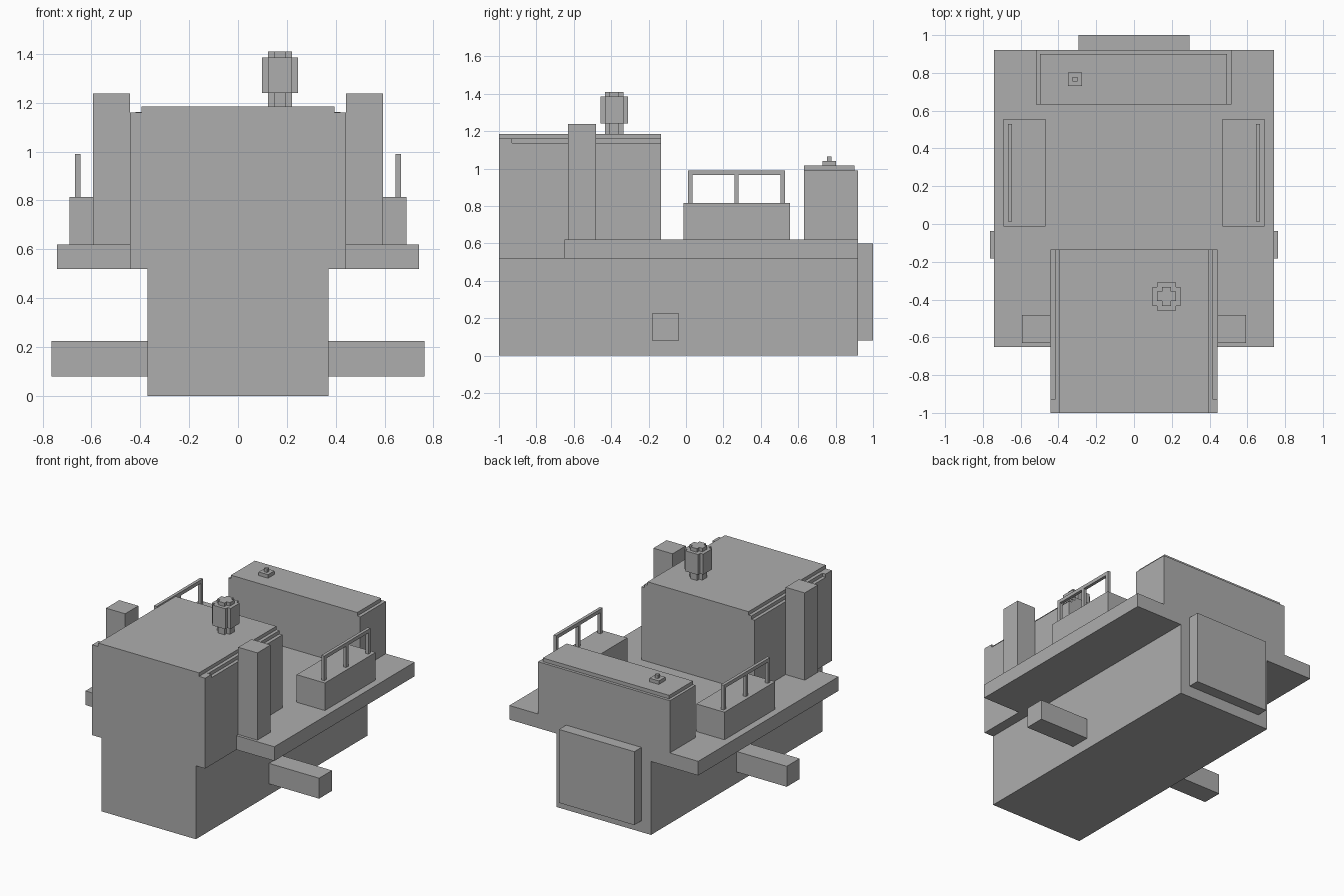
import bpy, bmesh
from mathutils import Vector

if "Cube" in bpy.data.objects:
    bpy.data.objects.remove(bpy.data.objects["Cube"])

grey = bpy.data.materials.new("plain grey")
grey.diffuse_color = (0.42, 0.42, 0.42, 1)
grey.use_nodes = True
grey.node_tree.nodes["Principled BSDF"].inputs["Base Color"].default_value = grey.diffuse_color


def prism(name, outline, axis, lo, hi):
    """Extrude a closed 2D outline along z or y; several (outline, lo, hi) share one helper."""
    bm = bmesh.new()
    place = (lambda a, b: (a, b, lo)) if axis == "z" else (lambda a, b: (a, lo, b))
    face = bm.faces.new([bm.verts.new(place(a, b)) for a, b in outline])
    out = bmesh.ops.extrude_face_region(bm, geom=[face])
    shift = Vector((0, 0, hi - lo)) if axis == "z" else Vector((0, hi - lo, 0))
    bmesh.ops.translate(bm, vec=shift,
                        verts=[v for v in out["geom"] if isinstance(v, bmesh.types.BMVert)])
    bmesh.ops.recalc_face_normals(bm, faces=bm.faces)
    mesh = bpy.data.meshes.new(name)
    bm.to_mesh(mesh)
    bm.free()
    mesh.materials.append(grey)
    obj = bpy.data.objects.new(name, mesh)
    bpy.context.collection.objects.link(obj)
    return obj


def box(name, x0, x1, y0, y1, z0, z1):
    return prism(name, [(x0, y0), (x1, y0), (x1, y1), (x0, y1)], "z", z0, z1)


def pair(name, x0, x1, *rest):
    box(name + "_right", x0, x1, *rest)
    box(name + "_left", -x1, -x0, *rest)


def plus(name, cx, cy, reach, arm, z0, z1):
    """Plus-shaped column."""
    quarter = [(reach, -arm), (reach, arm), (arm, arm)]
    pts = []
    for _ in range(4):
        pts += quarter
        quarter = [(-y, x) for x, y in quarter]
    return prism(name, [(cx + x, cy + y) for x, y in pts], "z", z0, z1)


def stepped(name, half, y0, y1):
    """Mirror a half profile about x = 0 and extrude it lengthwise."""
    return prism(name, half + [(-x, z) for x, z in reversed(half)], "y", y0, y1)


# Hull, deck and end plate
box("hull", -0.37, 0.37, -1, 0.92, 0, 0.52)
box("deck", -0.74, 0.74, -0.65, 0.92, 0.52, 0.62)
box("end_plate", -0.295, 0.295, 0.92, 1.0, 0.08, 0.6)
pair("side_arm", 0.37, 0.763, -0.182, -0.038, 0.08, 0.225)

# Tall front housing with stepped roof edges
stepped("housing_front", [(0.443, 0.52), (0.443, 1.16), (0.395, 1.16), (0.395, 1.185)],
        -1, -0.93)
stepped("housing", [(0.443, 0.52), (0.443, 1.137), (0.419, 1.137), (0.419, 1.161),
                    (0.395, 1.161), (0.395, 1.185)], -0.93, -0.135)
pair("side_pillar", 0.443, 0.593, -0.63, -0.482, 0.62, 1.238)

# Roof vent
plus("vent_stem", 0.172, -0.383, 0.05, 0.025, 1.185, 1.41)
plus("vent_head", 0.172, -0.383, 0.074, 0.05, 1.24, 1.385)

# Side lockers with railings
pair("side_locker", 0.469, 0.69, -0.013, 0.555, 0.62, 0.815)
pair("rail_bar", 0.645, 0.667, 0.012, 0.53, 0.965, 0.99)
for i, y in enumerate((0.012, 0.258, 0.506)):
    pair("rail_post_%d" % (i + 1), 0.645, 0.667, y, y + 0.024, 0.815, 0.965)

# Rear cabinet, lid and knob
box("rear_cabinet", -0.518, 0.515, 0.632, 0.92, 0.62, 0.99)
box("cabinet_lid", -0.498, 0.492, 0.632, 0.9, 0.99, 1.015)
box("knob_base", -0.349, -0.276, 0.73, 0.802, 1.015, 1.04)
box("knob_tip", -0.325, -0.3, 0.754, 0.778, 1.04, 1.065)
